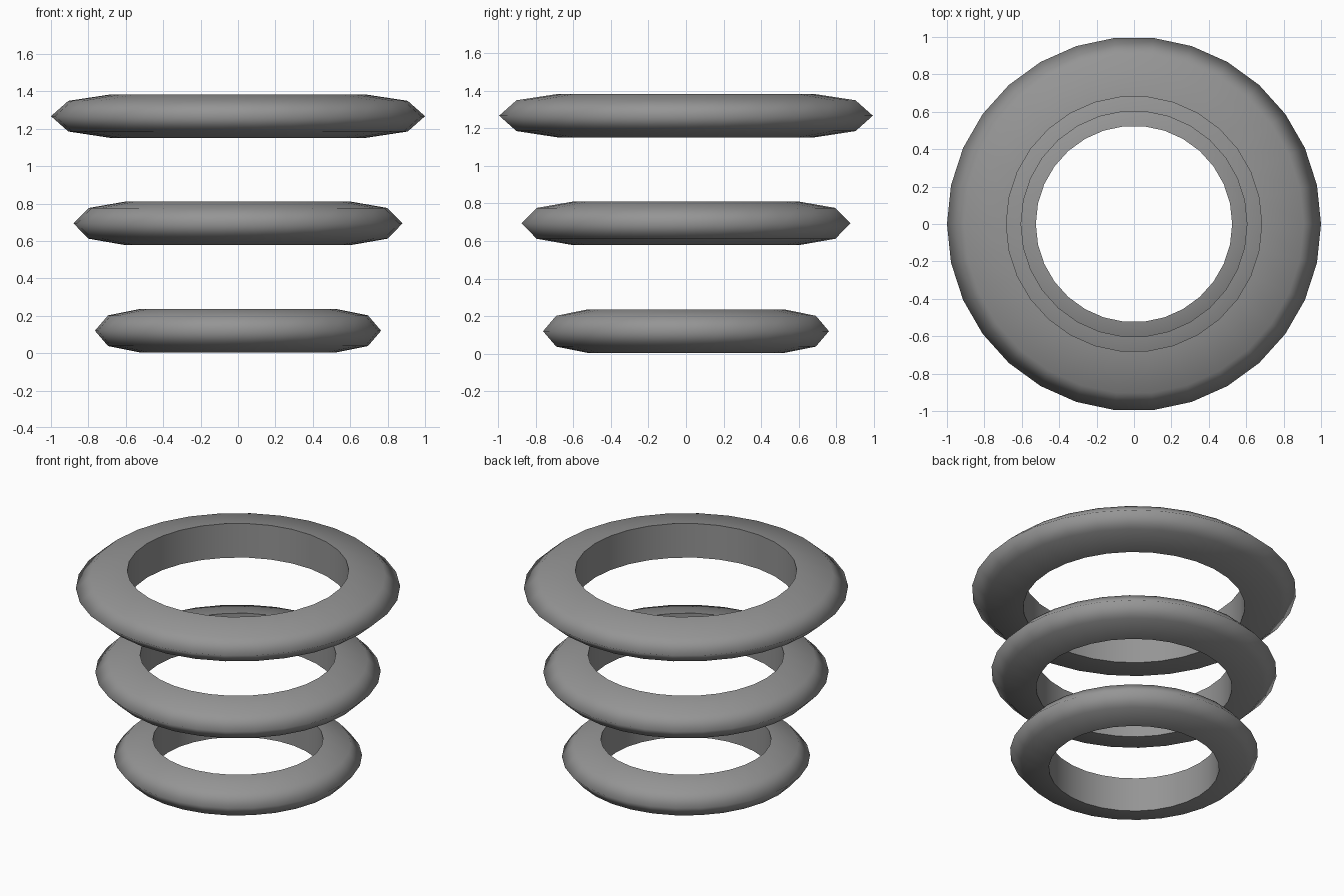
import bpy, bmesh
from math import sin, cos, pi

cube = bpy.data.objects.get("Cube")
if cube:
    bpy.data.objects.remove(cube, do_unlink=True)

SIDES = 30
HALF_HEIGHT = 0.116

# One plain grey for every ring
grey = bpy.data.materials.new("grey")
grey.use_nodes = True
colour = (0.3, 0.3, 0.3, 1)
grey.diffuse_color = colour
grey.node_tree.nodes["Principled BSDF"].inputs["Base Color"].default_value = colour


def make_ring(name, outer, inner, height):
    """Half-ellipse section with a straight inner wall, spun about z."""
    bm = bmesh.new()
    section = []
    for i in range(5):
        a = -pi / 2 + i * pi / 4
        section.append(bm.verts.new((inner + (outer - inner) * cos(a), 0,
                                     HALF_HEIGHT * sin(a))))
    edges = [bm.edges.new((section[i], section[(i + 1) % 5])) for i in range(5)]
    bmesh.ops.spin(bm, geom=section + edges, cent=(0, 0, 0), axis=(0, 0, 1),
                   angle=2 * pi, steps=SIDES, use_merge=True)
    bmesh.ops.remove_doubles(bm, verts=bm.verts, dist=0.0001)
    bmesh.ops.recalc_face_normals(bm, faces=bm.faces)

    # Smooth outside, crisp rims around the inner wall
    rim = inner + 0.01
    for f in bm.faces:
        f.smooth = True
    for e in bm.edges:
        a, b = e.verts
        on_rim = all(v.co.xy.length < rim for v in e.verts)
        if on_rim and abs(a.co.z - b.co.z) < 0.001:
            e.smooth = False

    mesh = bpy.data.meshes.new(name)
    bm.to_mesh(mesh)
    bm.free()
    mesh.materials.append(grey)
    ring = bpy.data.objects.new(name, mesh)
    ring.location.z = height
    bpy.context.collection.objects.link(ring)


# Three stacked rings, widening upward
make_ring("bottom_ring", 0.765, 0.525, 0.12)
make_ring("middle_ring", 0.88, 0.604, 0.694)
make_ring("top_ring", 1.0, 0.683, 1.267)
